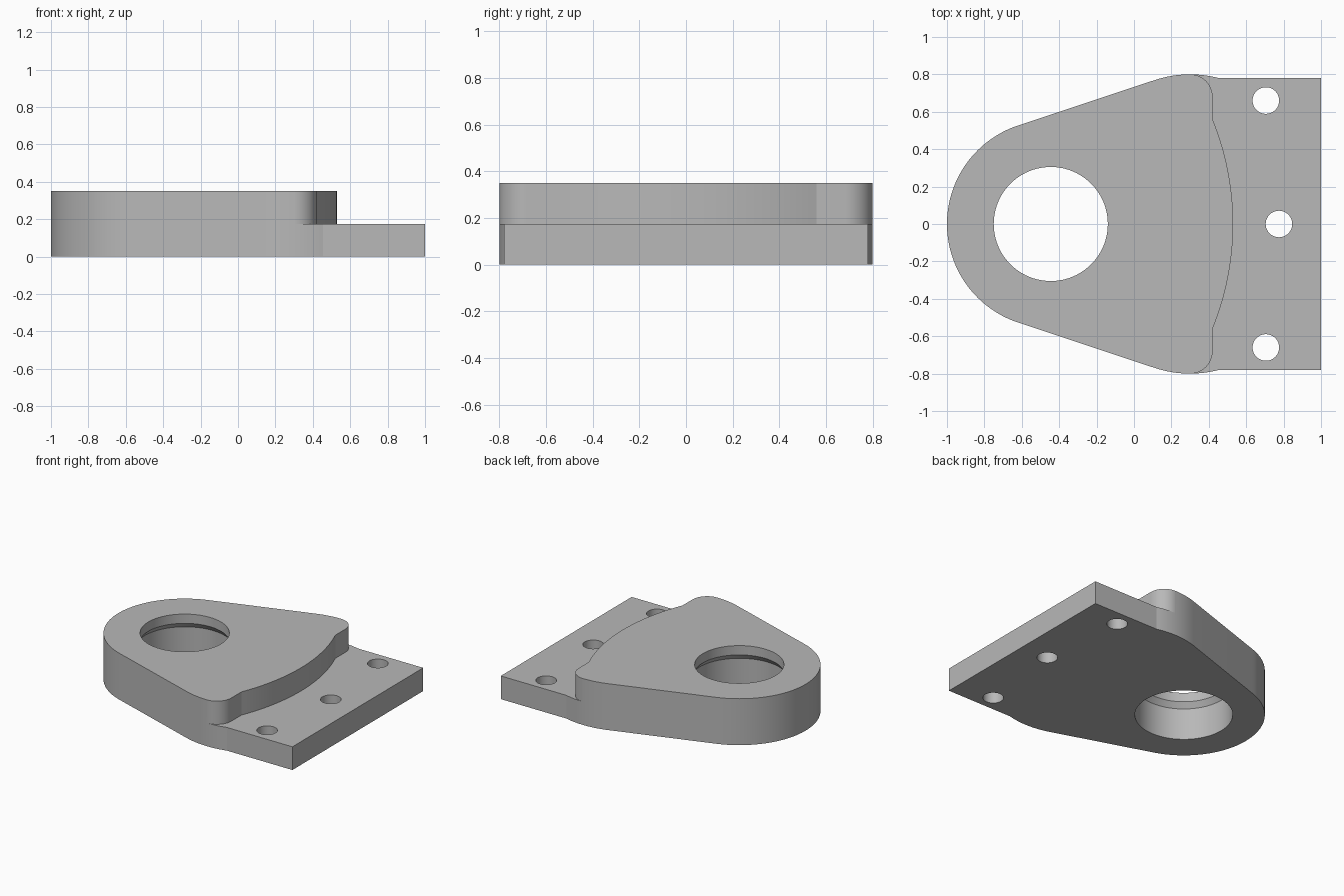
import bpy
import bmesh
from math import sin, cos, radians, pi

cube = bpy.data.objects.get("Cube")
if cube:
    bpy.data.objects.remove(cube, do_unlink=True)

grey = bpy.data.materials.new("plain grey")
grey.use_nodes = True
colour = (0.48, 0.48, 0.48, 1)
grey.diffuse_color = colour
grey.node_tree.nodes["Principled BSDF"].inputs["Base Color"].default_value = colour


def arc(cx, cy, r, start, end, steps):
    angles = [radians(start + (end - start) * i / steps) for i in range(steps + 1)]
    return [(cx + r * cos(a), cy + r * sin(a)) for a in angles]


def mirrored(half):
    """Close a half outline by mirroring it across y = 0."""
    return half + [(x, -y) for x, y in reversed(half) if abs(y) > 1e-4]


def loft(name, rings):
    """Solid through a stack of rings, each a (outline, z) pair."""
    bm = bmesh.new()
    loops = [[bm.verts.new((x, y, z)) for x, y in pts] for pts, z in rings]
    n = len(loops[0])
    bm.faces.new(loops[0])
    bm.faces.new(loops[-1])
    for low, high in zip(loops, loops[1:]):
        for i in range(n):
            j = (i + 1) % n
            bm.faces.new((low[i], low[j], high[j], high[i]))
    bmesh.ops.recalc_face_normals(bm, faces=bm.faces)
    mesh = bpy.data.meshes.new(name)
    bm.to_mesh(mesh)
    bm.free()
    mesh.materials.append(grey)
    obj = bpy.data.objects.new(name, mesh)
    bpy.context.collection.objects.link(obj)
    return obj


def cut(target, cutter):
    cutter.hide_render = True
    mod = target.modifiers.new("cut", 'BOOLEAN')
    mod.operation = 'DIFFERENCE'
    mod.solver = 'EXACT'
    mod.object = cutter
    bpy.context.view_layer.objects.active = target
    bpy.ops.object.modifier_apply(modifier=mod.name)
    bpy.data.objects.remove(cutter, do_unlink=True)


# Mounting plate: round nose, tapered flanks, bulged shoulders, square tail
half = (arc(-0.445, 0, 0.555, 180, 108.2, 30)
        + arc(0.3, 0.2, 0.6, 108.2, 75.2, 14) + [(1, 0.78)])
plate = loft("mounting_plate", [(mirrored(half), 0), (mirrored(half), 0.35)])

# Lowered flange step, bounded by rounded corners and a bowed wall
step = ([(1.2, 1), (0.304, 1)] + arc(0.3, 0.68, 0.12, 88, 0, 24)
        + arc(-0.95, 0, 1.48, 22.2, 0, 20))
step = mirrored(step)
cut(plate, loft("step_cutter", [(step, 0.175), (step, 0.6)]))

# Large bore, narrowing through a cone to a lip at the top
bore = [(arc(-0.445, 0, r, 0, 356.25, 95), z)
        for r, z in ((0.335, -0.1), (0.335, 0.24), (0.305, 0.28), (0.305, 0.5))]
cut(plate, loft("bore_cutter", bore))

# Three bolt holes in the flange
for x, y in ((0.705, 0.66), (0.775, 0), (0.705, -0.66)):
    ring = arc(x, y, 0.071, 0, 352.5, 47)
    cut(plate, loft("bolt_hole_cutter", [(ring, -0.1), (ring, 0.5)]))

bpy.ops.object.select_all(action='DESELECT')
plate.select_set(True)
bpy.context.view_layer.objects.active = plate
bpy.ops.object.shade_smooth_by_angle(angle=radians(10))
